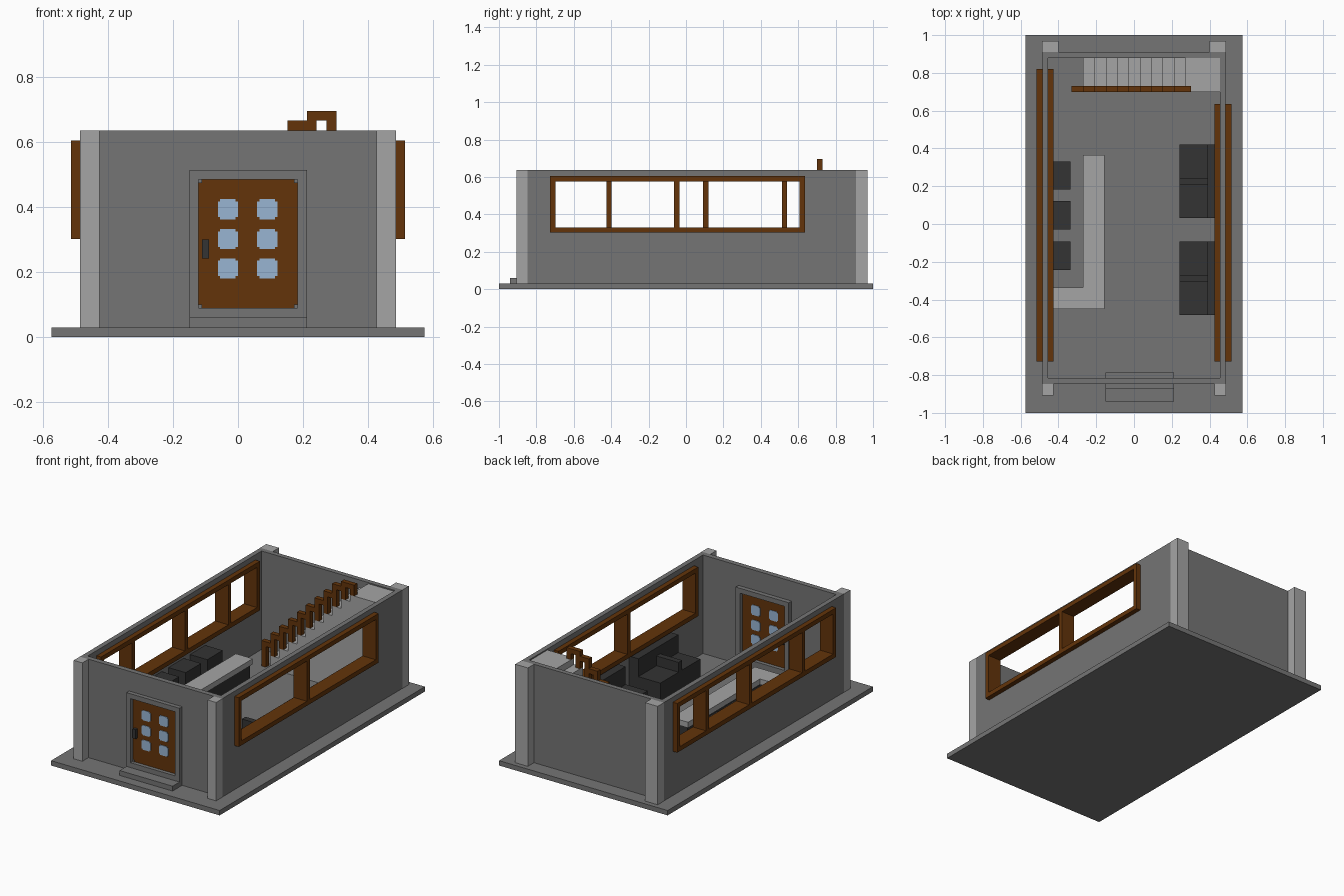
import bpy, bmesh

cube = bpy.data.objects.get("Cube")
if cube:
    bpy.data.objects.remove(cube, do_unlink=True)


def material(name, rgb):
    m = bpy.data.materials.new(name)
    m.use_nodes = True
    m.diffuse_color = (*rgb, 1)
    m.node_tree.nodes["Principled BSDF"].inputs["Base Color"].default_value = (*rgb, 1)
    return m


GREY = material("wall grey", (0.178, 0.178, 0.178))
LIGHT = material("light stone", (0.375, 0.375, 0.375))
WOOD = material("brown wood", (0.125, 0.034, 0.003))
GLASS = material("blue glass", (0.315, 0.46, 0.65))
DARK = material("dark upholstery", (0.033, 0.033, 0.033))


def finish(name, bm, mat):
    bmesh.ops.recalc_face_normals(bm, faces=bm.faces)
    me = bpy.data.meshes.new(name)
    bm.to_mesh(me)
    bm.free()
    me.materials.append(mat)
    ob = bpy.data.objects.new(name, me)
    bpy.context.collection.objects.link(ob)
    return ob


def boxes(name, mat, *spans):
    """One object from boxes given as (x0, x1, y0, y1, z0, z1)."""
    bm = bmesh.new()
    for x0, x1, y0, y1, z0, z1 in spans:
        vs = bmesh.ops.create_cube(bm, size=1)["verts"]
        for v in vs:
            v.co = (x0 if v.co.x < 0 else x1, y0 if v.co.y < 0 else y1, z0 if v.co.z < 0 else z1)
    return finish(name, bm, mat)


def prism(name, mat, points, y0, y1):
    """Extrude an (x, z) outline along y."""
    bm = bmesh.new()
    face = bm.faces.new([bm.verts.new((x, y0, z)) for x, z in points])
    new = bmesh.ops.extrude_face_region(bm, geom=[face])["geom"]
    bmesh.ops.translate(bm, vec=(0, y1 - y0, 0), verts=[g for g in new if isinstance(g, bmesh.types.BMVert)])
    return finish(name, bm, mat)


FLOOR, TOP = 0.03, 0.637

# Ground slab
boxes("ground_slab", GREY, (-0.575, 0.575, -1, 1, 0, FLOOR))

# Front wall around the doorway, and plain back wall
boxes("front_wall", GREY,
      (-0.485, -0.14, -0.847, -0.815, FLOOR, TOP),
      (0.20, 0.485, -0.847, -0.815, FLOOR, TOP),
      (-0.14, 0.20, -0.847, -0.815, 0.505, TOP))
boxes("back_wall", GREY, (-0.485, 0.485, 0.88, 0.91, FLOOR, TOP))

# Side walls with long framed windows
W0, Z0, Z1, T = -0.727, 0.302, 0.605, 0.028
for side, s, end, mullions in (("left", 1, 0.635, [-0.05]),
                               ("right", -1, 0.82, [-0.412, 0.105, 0.527])):
    a, b = sorted((s * 0.455, s * 0.485))
    boxes(side + "_wall", GREY,
          (a, b, -0.815, W0 + 0.01, FLOOR, TOP),
          (a, b, end - 0.01, 0.88, FLOOR, TOP),
          (a, b, W0 + 0.01, end - 0.01, FLOOR, Z0 + 0.01),
          (a, b, W0 + 0.01, end - 0.01, Z1 - 0.01, TOP))
    a, b = sorted((s * 0.425, s * 0.515))
    posts = [W0 + T / 2, end - T / 2] + mullions
    boxes(side + "_window_frame", WOOD,
          (a, b, W0, end, Z0, Z0 + T), (a, b, W0, end, Z1 - T, Z1),
          *[(a, b, y - T / 2, y + T / 2, Z0 + T, Z1 - T) for y in posts])

    # Corner pillars
    for part, x0, y0, y1 in (("front", 0.427, -0.907, -0.847), ("back", 0.40, 0.91, 0.97)):
        a, b = sorted((s * x0, s * 0.486))
        boxes(f"{part}_{side}_pillar", LIGHT, (a, b, y0, y1, FLOOR, TOP))

# Door frame, step and door
boxes("door_frame", GREY,
      (-0.15, -0.122, -0.873, -0.787, FLOOR, 0.515),
      (0.183, 0.212, -0.873, -0.787, FLOOR, 0.515),
      (-0.122, 0.183, -0.873, -0.787, 0.485, 0.515),
      (-0.122, 0.183, -0.873, -0.787, FLOOR, 0.09))
boxes("door_step", GREY, (-0.15, 0.212, -0.94, -0.873, FLOOR, 0.06))
boxes("door", WOOD, (-0.122, 0.183, -0.85, -0.81, 0.09, 0.485))
boxes("door_corner_plates", GREY,
      *[(x, x + 0.011, -0.855, -0.805, z, z + 0.011)
        for x in (-0.122, 0.172) for z in (0.09, 0.474)])
boxes("door_handle", DARK,
      (-0.111, -0.09, -0.868, -0.85, 0.242, 0.30),
      (-0.111, -0.09, -0.81, -0.792, 0.242, 0.30))

# Door panes with notched corners
r, n = 0.031, 0.024
notched = [(r, -n), (r, n), (n, n), (n, r), (-n, r), (-n, n),
           (-r, n), (-r, -n), (-n, -n), (-n, -r), (n, -r), (n, -n)]
for cx in (-0.031, 0.09):
    for cz in (0.212, 0.302, 0.394):
        prism("door_pane", GLASS, [(cx + x, cz + z) for x, z in notched], -0.853, -0.807)

# Staircase with landing against the back wall
X0, RUN, RISE, STEPS = -0.27, 0.0603, 0.06, 9
BASE, LANDING = 0.05, 0.63
outline = [(X0, FLOOR)]
for k in range(STEPS):
    z = BASE + RISE * (k + 1)
    outline += [(X0 + RUN * k, z), (X0 + RUN * (k + 1), z)]
outline += [(X0 + RUN * STEPS, LANDING), (0.455, LANDING), (0.455, FLOOR)]
prism("staircase", LIGHT, outline, 0.70, 0.88)

# Stepped wooden railing
rail = []
for k in range(STEPS + 2):
    x = X0 + RUN * (k - 1)
    foot = FLOOR if k == 0 else min(BASE + RISE * k, LANDING)
    top = 0.187 + RISE * k if k < STEPS else 0.697
    rail.append((x, x + 0.03, 0.70, 0.73, foot, top))
    if k <= STEPS:
        rail.append((x + 0.03, x + 0.09, 0.70, 0.73, top - 0.03, top))
boxes("stair_railing", WOOD, *rail)

# L-shaped counter
boxes("counter_base", DARK,
      (-0.26, -0.165, -0.44, 0.355, FLOOR, 0.215),
      (-0.455, -0.26, -0.44, -0.345, FLOOR, 0.215))
boxes("counter_top", LIGHT,
      (-0.27, -0.155, -0.45, 0.365, 0.215, 0.25),
      (-0.455, -0.27, -0.45, -0.335, 0.215, 0.25))

# Cabinets behind the counter
for i, y in enumerate((-0.243, -0.028, 0.182)):
    boxes(f"cabinet_{i + 1}", DARK, (-0.455, -0.337, y, y + 0.15, FLOOR, 0.265))

# Double sofas along the left wall
for i, y in enumerate((-0.483, 0.031)):
    mid, end = y + 0.195, y + 0.39
    boxes(f"sofa_{i + 1}", DARK,
          (0.39, 0.455, y, end, FLOOR, 0.29),
          (0.24, 0.39, y, end, FLOOR, 0.18),
          (0.24, 0.39, mid - 0.018, mid + 0.018, 0.18, 0.24))
